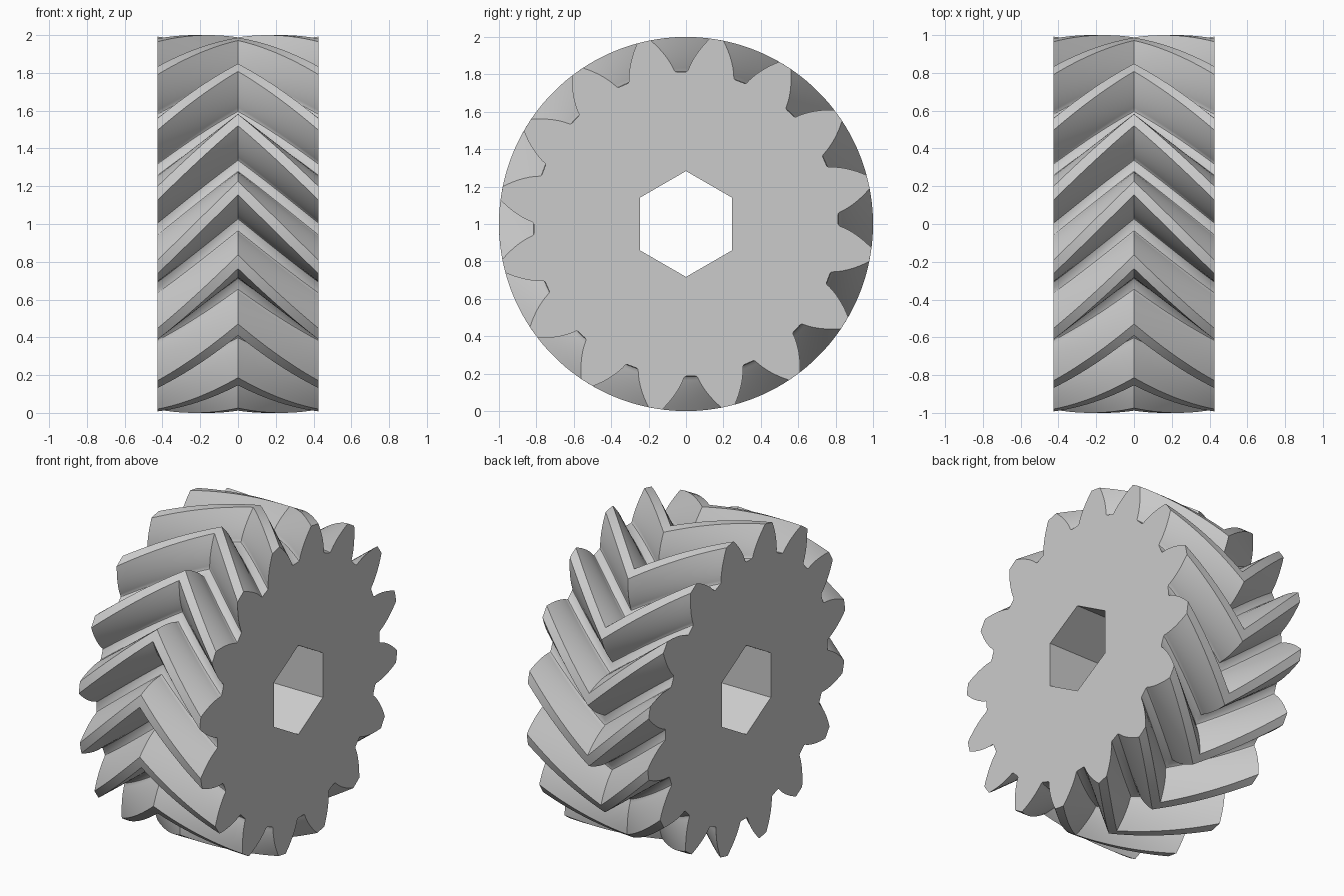
import bpy, bmesh, math

if "Cube" in bpy.data.objects:
    bpy.data.objects.remove(bpy.data.objects["Cube"])

TEETH = 16
HALF_W = 0.425               # half of the gear width along x
R_TIP, R_ROOT, R_BASE = 1.0, 0.814, 0.78
TWIST = math.radians(24)     # rotation from each end to the middle
PHASE = math.radians(13.05)  # tooth centre on the end faces
PITCH = 2 * math.pi / TEETH
SLICES = 12                  # slices per half


def involute(r):
    a = math.acos(R_BASE / r)
    return math.tan(a) - a


def half_angle(r):
    return math.radians(2.1) + involute(R_TIP) - involute(r)


# One tooth as (radius, angle): root fillet, involute flank, tip land, mirrored
radii = [0.835 + (R_TIP - 0.835) * i / 8 for i in range(9)]
rise = [(R_ROOT, -math.radians(9.5)), (0.816, -math.radians(9.05)),
        (0.822, -math.radians(8.65))]
rise += [(r, -half_angle(r)) for r in radii]
tooth = ([(R_ROOT, -PITCH / 2)] + rise + [(R_TIP, 0)]
         + [(r, -a) for r, a in reversed(rise)])
outline = [(r, a + i * PITCH + PHASE) for i in range(TEETH) for r, a in tooth]
hexagon = [(0.283, math.radians(30 + 60 * i)) for i in range(6)]

bm = bmesh.new()


def ring(points, x, turn=0):
    return [bm.verts.new((x, r * math.cos(a - turn), 1 + r * math.sin(a - turn)))
            for r, a in points]


def skin(rings):
    for a, b in zip(rings, rings[1:]):
        n = len(a)
        for i in range(n):
            j = (i + 1) % n
            bm.faces.new((a[i], a[j], b[j], b[i]))


# Herringbone teeth and hexagonal bore
xs = [HALF_W * i / SLICES for i in range(-SLICES, SLICES + 1)]
outer = [ring(outline, x, TWIST * (1 - abs(x) / HALF_W)) for x in xs]
bore = [ring(hexagon, x) for x in (-HALF_W, HALF_W)]
skin(outer)
skin(bore)

# Flat end faces with the bore left open
for k in (0, -1):
    edges = []
    for loop in (outer[k], bore[k]):
        edges += [bm.edges.get((loop[i - 1], loop[i])) for i in range(len(loop))]
    bmesh.ops.triangle_fill(bm, use_beauty=True, use_dissolve=False, edges=edges,
                            normal=(1 if k else -1, 0, 0))
bmesh.ops.recalc_face_normals(bm, faces=bm.faces[:])

mesh = bpy.data.meshes.new("herringbone_gear")
bm.to_mesh(mesh)
bm.free()
gear = bpy.data.objects.new("herringbone_gear", mesh)
bpy.context.collection.objects.link(gear)

grey = bpy.data.materials.new("plain grey")
grey.diffuse_color = (0.6, 0.6, 0.6, 1)
grey.use_nodes = True
grey.node_tree.nodes["Principled BSDF"].inputs["Base Color"].default_value = grey.diffuse_color
mesh.materials.append(grey)

bpy.context.view_layer.objects.active = gear
gear.select_set(True)
bpy.ops.object.shade_smooth_by_angle(angle=math.radians(30))
